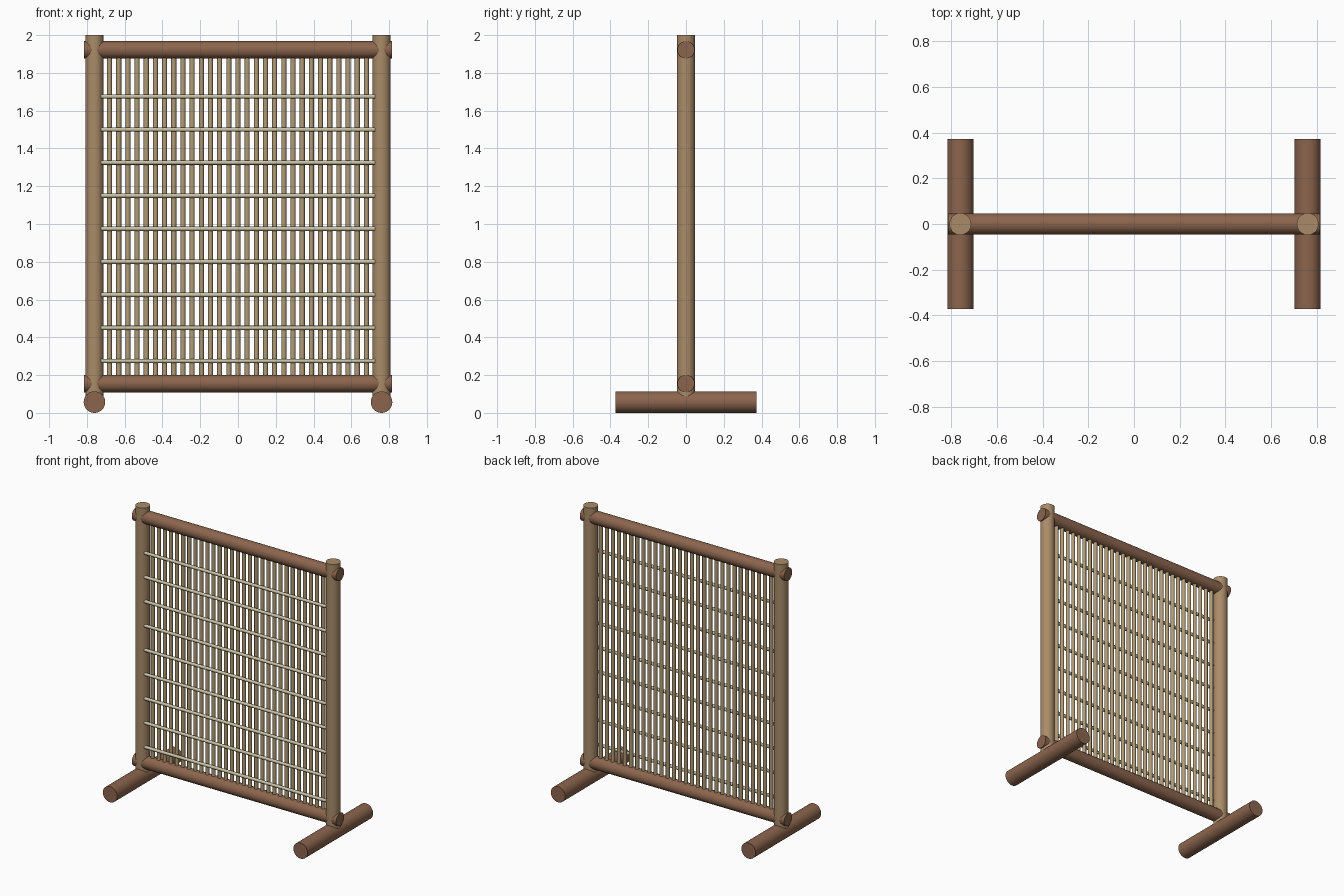
import bpy
from math import pi
from mathutils import Vector

cube = bpy.data.objects.get("Cube")
if cube:
    bpy.data.objects.remove(cube, do_unlink=True)


def make_material(name, rgb):
    mat = bpy.data.materials.new(name)
    mat.use_nodes = True
    color = (*rgb, 1)
    mat.diffuse_color = color
    bsdf = mat.node_tree.nodes["Principled BSDF"]
    bsdf.inputs["Base Color"].default_value = color
    bsdf.inputs["Roughness"].default_value = 0.8
    return mat


def pole(name, start, end, radius, mat, sides=32):
    """Round pole with flat ends running from start to end."""
    start, end = Vector(start), Vector(end)
    axis = end - start
    bpy.ops.mesh.primitive_cylinder_add(
        vertices=sides, radius=radius, depth=axis.length, location=(start + end) / 2,
        rotation=axis.to_track_quat("Z", "Y").to_euler())
    obj = bpy.context.object
    obj.name = name
    obj.data.materials.append(mat)
    bpy.ops.object.shade_smooth_by_angle(angle=pi / 4)
    return obj


tan_wood = make_material("tan_wood", (0.40, 0.26, 0.14))
brown_wood = make_material("brown_wood", (0.26, 0.13, 0.075))
cane = make_material("cane", (0.44, 0.33, 0.18))
pale_cane = make_material("pale_cane", (0.60, 0.54, 0.38))

POST_X, POST_R = 0.76, 0.048
FOOT_R = 0.057
RAIL_X, RAIL_R = 0.815, 0.046
RAIL_LOW, RAIL_HIGH = 0.155, 1.922

# Upright posts, each resting on a foot that runs front to back
for side, x in (("left", POST_X), ("right", -POST_X)):
    pole(f"{side}_post", (x, 0, FOOT_R), (x, 0, 2), POST_R, tan_wood)
    pole(f"{side}_foot", (x, -0.373, FOOT_R), (x, 0.373, FOOT_R), FOOT_R, brown_wood)

# Top and bottom rails
for label, z in (("bottom", RAIL_LOW), ("top", RAIL_HIGH)):
    pole(f"{label}_rail", (-RAIL_X, 0, z), (RAIL_X, 0, z), RAIL_R, brown_wood)

# Row of upright canes between the rails
CANES, CANE_SPAN = 29, 0.68
for i in range(CANES):
    x = -CANE_SPAN + 2 * CANE_SPAN * i / (CANES - 1)
    pole(f"upright_cane_{i + 1}", (x, 0, RAIL_LOW), (x, 0, RAIL_HIGH), 0.0135, cane, 12)

# Cross canes laid over the front of the uprights
for i in range(9):
    z = 0.275 + 0.175 * i
    pole(f"cross_cane_{i + 1}", (-0.725, -0.025, z), (0.725, -0.025, z), 0.0115, pale_cane, 12)
